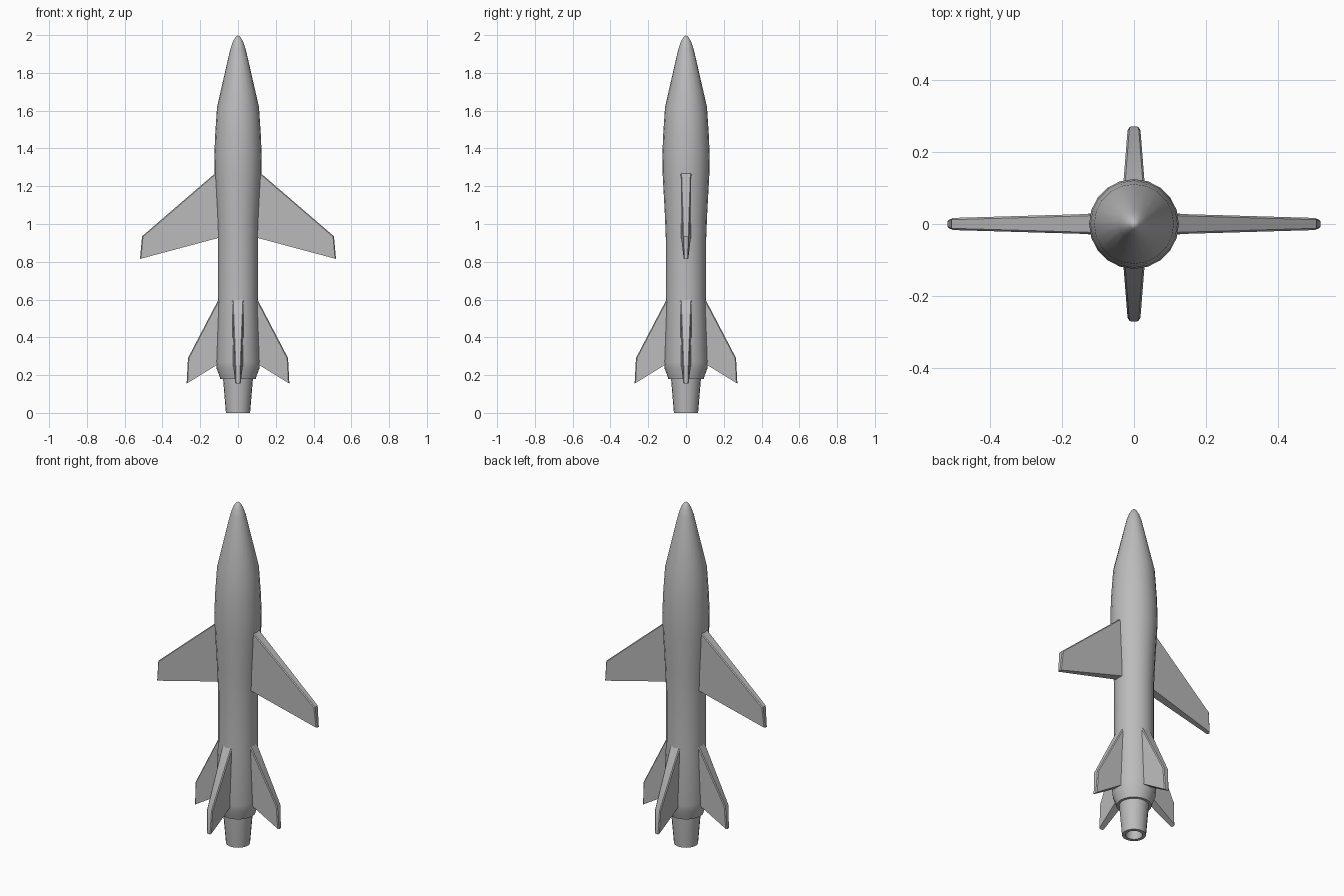
import bpy, bmesh, math
from mathutils import Matrix

cube = bpy.data.objects.get("Cube")
if cube:
    bpy.data.objects.remove(cube)


def material(name, value):
    mat = bpy.data.materials.new(name)
    mat.use_nodes = True
    color = (value, value, value, 1)
    mat.diffuse_color = color
    mat.node_tree.nodes["Principled BSDF"].inputs["Base Color"].default_value = color
    return mat


grey = material("plain grey", 0.5)


def finish(bm, name, angle):
    bmesh.ops.recalc_face_normals(bm, faces=bm.faces)
    mesh = bpy.data.meshes.new(name)
    bm.to_mesh(mesh)
    bm.free()
    obj = bpy.data.objects.new(name, mesh)
    bpy.context.collection.objects.link(obj)
    mesh.materials.append(grey)
    bpy.ops.object.select_all(action="DESELECT")
    obj.select_set(True)
    bpy.context.view_layer.objects.active = obj
    bpy.ops.object.shade_smooth_by_angle(angle=math.radians(angle))
    return obj


def lathe(name, profile, sides=20, angle=40):
    """Spin a (radius, height) profile around the z axis."""
    bm = bmesh.new()
    verts = [bm.verts.new((r, 0, z)) for r, z in profile]
    edges = [bm.edges.new(pair) for pair in zip(verts, verts[1:])]
    bmesh.ops.spin(bm, geom=verts + edges, cent=(0, 0, 0), axis=(0, 0, 1),
                   angle=math.tau, steps=sides, use_merge=True)
    bmesh.ops.remove_doubles(bm, verts=bm.verts, dist=0.0005)
    return finish(bm, name, angle)


def fin(name, outline, turn):
    """Tapered blade: outline holds (span, height, half thickness) corners."""
    bm = bmesh.new()
    sides = [[bm.verts.new((x, s * t, z)) for x, z, t in outline] for s in (-1, 1)]
    for side in sides:
        bm.faces.new(side)
    n = len(outline)
    for i in range(n):
        j = (i + 1) % n
        bm.faces.new((sides[0][i], sides[0][j], sides[1][j], sides[1][i]))
    # soften the leading edge and the tip
    rim = [e for e in bm.edges
           if all(v in sides[0][:3] for v in e.verts)
           or all(v in sides[1][:3] for v in e.verts)]
    rim = [e for e in rim if len(e.link_faces) == 2]
    bmesh.ops.bevel(bm, geom=rim, offset=0.005, segments=1, affect="EDGES")
    bmesh.ops.rotate(bm, verts=bm.verts, cent=(0, 0, 0),
                     matrix=Matrix.Rotation(turn, 3, "Z"))
    return finish(bm, name, 30)


# Body with pointed nose, slight waist and rounded tail shoulder
lathe("fuselage", [(0, 2.0), (0.014, 1.988), (0.028, 1.963), (0.041, 1.925),
                   (0.111, 1.62), (0.121, 1.47), (0.125, 1.37), (0.124, 1.27),
                   (0.112, 1.05), (0.106, 0.9), (0.106, 0.6), (0.117, 0.27),
                   (0.113, 0.235), (0.098, 0.195), (0.094, 0.18), (0, 0.18)])

# Hollow engine nozzle
lathe("nozzle", [(0.08, 0.2), (0.079, 0.18), (0.064, 0.0), (0.045, 0.0),
                 (0.035, 0.08), (0, 0.08)])

# Pair of swept wings
WING = [(0.09, 1.295, 0.029), (0.508, 0.935, 0.017),
        (0.519, 0.815, 0.012), (0.09, 0.93, 0.026)]
for label, turn in (("left", 0), ("right", math.pi)):
    fin(label + "_wing", WING, turn)

# Four tail fins
TAIL = [(0.085, 0.635, 0.032), (0.265, 0.29, 0.018),
        (0.272, 0.155, 0.014), (0.085, 0.27, 0.028)]
for k, label in enumerate(("left", "back", "right", "front")):
    fin(label + "_tail_fin", TAIL, k * math.pi / 2)
